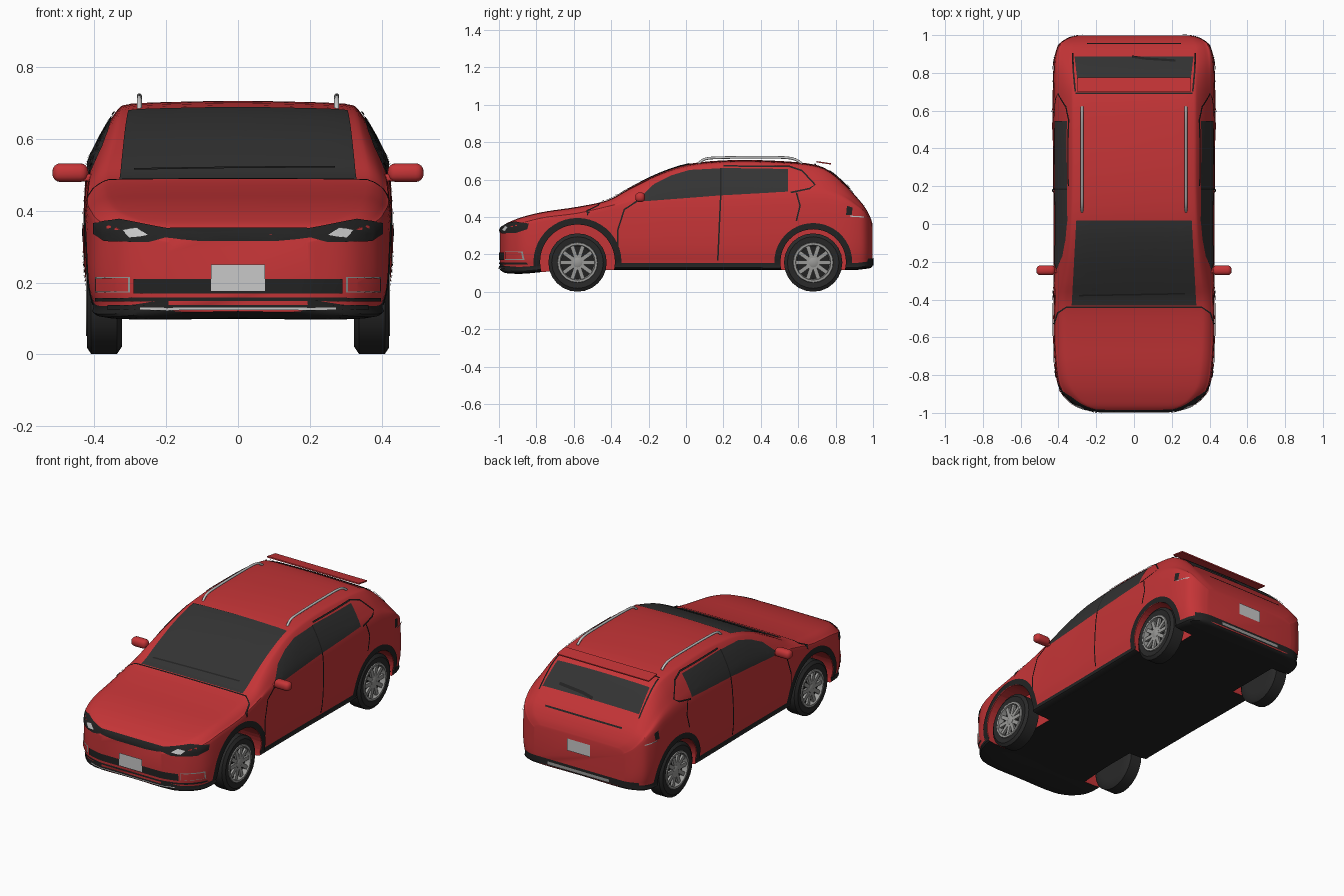
import bpy, bmesh
from math import sin, cos, pi, radians
from mathutils import Vector, Matrix
from mathutils.bvhtree import BVHTree

if "Cube" in bpy.data.objects:
    bpy.data.objects.remove(bpy.data.objects["Cube"])


def material(name, r, g, b):
    m = bpy.data.materials.new(name)
    m.use_nodes = True
    m.diffuse_color = (r, g, b, 1)
    m.node_tree.nodes["Principled BSDF"].inputs["Base Color"].default_value = (r, g, b, 1)
    return m


RED = material("red_paint", .56, .035, .038)
GLASS = material("dark_glass", .033, .033, .033)
BLACK = material("black_trim", .016, .016, .016)
RUBBER = material("tire_rubber", .022, .022, .022)
ALLOY = material("alloy_grey", .32, .32, .31)
SILVER = material("light_grey", .58, .58, .58)


def finish(name, bm, *mats, angle=35):
    mesh = bpy.data.meshes.new(name)
    bm.to_mesh(mesh)
    bm.free()
    for m in mats:
        mesh.materials.append(m)
    obj = bpy.data.objects.new(name, mesh)
    bpy.context.collection.objects.link(obj)
    smooth(obj, angle)
    return obj


def smooth(obj, angle=35):
    bpy.ops.object.select_all(action="DESELECT")
    obj.select_set(True)
    bpy.context.view_layer.objects.active = obj
    bpy.ops.object.shade_smooth_by_angle(angle=radians(angle))


def spline(pts, n, closed=False):
    """Catmull-Rom samples through points of any dimension."""
    m, out = len(pts), []
    for i in range(m if closed else m - 1):
        a, b, c, d = [Vector(pts[(i + k) % m if closed else min(max(i + k, 0), m - 1)])
                      for k in (-1, 0, 1, 2)]
        for s in range(n):
            t = s / n
            out.append(b + (c - a) * (t / 2) + (a * 2 - b * 5 + c * 4 - d) * (t * t / 2)
                       + (b * 3 - a - c * 3 + d) * (t ** 3 / 2))
    return out if closed else out + [Vector(pts[-1])]


# Body stations: y, half width, underside, beltline, roof half width, top
STATIONS = [
    (-.995, .20, .12, .30, .16, .335), (-.97, .29, .105, .32, .24, .36),
    (-.93, .35, .10, .335, .30, .38), (-.86, .40, .10, .355, .35, .405),
    (-.75, .42, .11, .38, .37, .43), (-.58, .43, .12, .40, .38, .455),
    (-.42, .427, .12, .435, .38, .49), (-.30, .425, .12, .455, .37, .555),
    (-.15, .425, .12, .47, .355, .63), (.02, .425, .12, .48, .345, .685),
    (.25, .428, .12, .49, .34, .705), (.5, .43, .12, .50, .34, .70),
    (.68, .43, .12, .50, .34, .682), (.77, .428, .12, .49, .34, .645),
    (.85, .425, .12, .47, .345, .575), (.91, .415, .12, .44, .345, .51),
    (.955, .395, .125, .41, .34, .455), (.985, .35, .13, .36, .31, .40),
    (.998, .30, .14, .33, .26, .36)]
SUB = 4


def section(st):
    y, w, zb, belt, wt, top = st
    h = top - belt
    half = [(0, zb), (.88 * w, zb), (.965 * w, zb + .035), (w, zb + .45 * (belt - zb)),
            (.985 * w, belt), ((.985 * w + wt) / 2 + .01, belt + .45 * h),
            (wt, top - .14 * h), (.88 * wt, top - .04 * h), (.45 * wt, top - .01 * h), (0, top)]
    ring = half + [(-x, z) for x, z in half[-2:0:-1]]
    return [(p.x, y, p.y) for p in spline(ring, SUB, True)]


# Body shell, with the sill and underside in black
bm = bmesh.new()
rings = [[bm.verts.new(p) for p in section(st)] for st in spline(STATIONS, SUB)]
count = len(rings[0])
for a, b in zip(rings, rings[1:]):
    for k in range(count):
        f = bm.faces.new((a[k], a[(k + 1) % count], b[(k + 1) % count], b[k]))
        f.material_index = int(k < 2 * SUB or k >= count - 2 * SUB)
bm.faces.new(rings[0])
bm.faces.new(rings[-1])
bmesh.ops.recalc_face_normals(bm, faces=bm.faces[:])
SURFACE = BVHTree.FromBMesh(bm)
body = finish("body", bm, RED, BLACK)

# Wheel wells cut into the body
AXLE_Z, WHEELS = .16, ((-.58, .2), (.68, .175))
for y, radius in WHEELS:
    for side in (-1, 1):
        bpy.ops.mesh.primitive_cylinder_add(vertices=48, radius=radius, depth=.3,
                                            location=(side * .44, y, AXLE_Z), rotation=(0, pi / 2, 0))
        cutter = bpy.context.object
        cutter.hide_render = True
        bpy.context.view_layer.objects.active = body
        mod = body.modifiers.new("wheel_well", "BOOLEAN")
        mod.operation, mod.solver, mod.object = "DIFFERENCE", "EXACT", cutter
        bpy.ops.object.modifier_apply(modifier=mod.name)
        bpy.data.objects.remove(cutter)
smooth(body)

# Each view maps flat (u, v) points to a ray towards the body
VIEWS = {"front": (lambda u, v: (u, -2, v), (0, 1, 0)), "back": (lambda u, v: (u, 2, v), (0, -1, 0)),
         "top": (lambda u, v: (u, v, 2), (0, 0, -1)), "left": (lambda u, v: (2, u, v), (-1, 0, 0)),
         "right": (lambda u, v: (-2, u, v), (1, 0, 0))}


def panel(name, pts, view, mat, lift=.004, mirror=False):
    """Thin sheet with a flat outline, laid onto the body surface."""
    if view == "side":
        for v in ("left", "right"):
            panel(v + "_" + name, pts, v, mat, lift)
        return
    if mirror:
        panel("right_" + name, [(-u, v) for u, v in pts], view, mat, lift)
        name = "left_" + name
    bm = bmesh.new()
    face = bm.faces.new([bm.verts.new((u, v, 0)) for u, v in pts])
    bmesh.ops.triangulate(bm, faces=[face])
    step = .025
    for axis in (0, 1):
        normal = Vector((1 - axis, axis, 0))
        lo, hi = min(p[axis] for p in pts), max(p[axis] for p in pts)
        for i in range(1, int((hi - lo) / step) + 1):
            bmesh.ops.bisect_plane(bm, geom=bm.verts[:] + bm.edges[:] + bm.faces[:],
                                   plane_co=normal * (lo + i * step), plane_no=normal)
    place, ray = VIEWS[view]
    ray, missed = Vector(ray), []
    for v in bm.verts:
        hit, normal, _, _ = SURFACE.ray_cast(Vector(place(v.co.x, v.co.y)), ray)
        if hit is None:
            missed.append(v)
        else:
            v.co = hit + normal * lift
    bmesh.ops.delete(bm, geom=missed, context="VERTS")
    bm.normal_update()
    for f in bm.faces:
        if f.normal.dot(ray) > 0:
            f.normal_flip()
    finish(name, bm, mat)


def seam(name, path, view, mat=BLACK, width=.008, lift=.006, mirror=False):
    """Narrow strip that follows a path on the body."""
    path, left, right = [Vector(p) for p in path], [], []
    for i, p in enumerate(path):
        d = (path[min(i + 1, len(path) - 1)] - path[max(i - 1, 0)]).normalized() * width / 2
        left.append((p.x - d.y, p.y + d.x))
        right.append((p.x + d.y, p.y - d.x))
    panel(name, left + right[::-1], view, mat, lift, mirror)


def rect(u, v0, v1, u0=None):
    u0 = -u if u0 is None else u0
    return [(u0, v0), (u, v0), (u, v1), (u0, v1)]


# Glass
panel("windshield", [(-.33, -.43), (.33, -.43), (.305, .02), (-.305, .02)], "top", GLASS)
panel("rear_window", [(-.3, .765), (.3, .765), (.315, .885), (-.315, .885)], "top", GLASS)
panel("side_window", [(-.26, .49), (-.21, .485), (.18, .515), (.545, .535), (.545, .655), (.21, .66),
                      (.02, .65), (-.08, .62), (-.17, .575)], "side", GLASS)
seam("windshield_wiper", [(-.29, -.375), (0, -.37), (.27, -.365)], "top", lift=.008)
seam("rear_wiper", [(-.01, .88), (.06, .87), (.22, .86)], "top", width=.012, lift=.008)

# Panel gaps
seam("hood_gap", [(-.42, -.53), (-.4, -.47), (-.36, -.44), (.36, -.44), (.4, -.47), (.42, -.53)], "top")
seam("roof_gap", [(-.31, .69), (.31, .69)], "top")
seam("tailgate_gap", [(.31, .7), (.32, .8), (.325, .9)], "top", mirror=True)
seam("tailgate_crease", [(-.25, .46), (.25, .46)], "back")
seam("center_door_gap", [(.185, .66), (.185, .5), (.17, .17)], "side")
seam("front_door_gap", [(-.26, .485), (-.33, .44), (-.365, .33), (-.365, .17)], "side")
seam("rear_door_gap", [(.59, .53), (.61, .46), (.59, .38)], "side")
seam("quarter_window_gap", [(.2, .67), (.55, .668), (.62, .645), (.69, .57), (.66, .55), (.56, .53)], "side")

# Front details
panel("headlight", [(.2, .325), (.25, .312), (.37, .315), (.4, .335), (.4, .365), (.33, .375), (.2, .35)],
      "front", BLACK, mirror=True)
panel("headlight_lens", [(.25, .33), (.3, .325), (.32, .345), (.28, .35)], "front", SILVER, .007, True)
panel("upper_grille", [(-.21, .325), (-.1, .315), (.1, .315), (.21, .325), (.21, .35), (-.21, .35)],
      "front", BLACK)
panel("lower_grille", rect(.29, .17, .21), "front", BLACK)
panel("front_plate", rect(.075, .176, .25), "front", SILVER, .008)
panel("fog_light_rim", rect(.395, .172, .216, .3), "front", ALLOY, .003, True)
panel("fog_light_panel", rect(.391, .176, .212, .304), "front", RED, .006, True)
panel("bumper_line", rect(.395, .148, .158), "front", BLACK)
panel("front_chin", rect(.36, .123, .138), "front", BLACK)
panel("chin_strip", rect(.27, .124, .13), "front", SILVER, .007)

# Rear details
panel("rear_plate", rect(.075, .265, .335), "back", SILVER, .006)
panel("rear_chin", rect(.37, .143, .18), "back", BLACK)
panel("rear_chin_strip", rect(.2, .15, .166), "back", ALLOY, .007)
panel("tail_light", [(.855, .41), (.885, .41), (.89, .45), (.86, .46)], "side", BLACK)
seam("tail_light_strip", [(.875, .405), (.95, .40)], "side", SILVER, .006)

# Arch trims around the wheels
for (y, radius), label, outer in zip(WHEELS, ("front", "rear"), (.235, .208)):
    angles = [radians(-6 + 8 * i) for i in range(25)]
    arc = [[(y + r * cos(a), AXLE_Z + r * sin(a)) for a in angles] for r in (outer, radius)]
    panel(label + "_arch_trim", arc[0] + arc[1][::-1], "side", BLACK)


def lathe(bm, profile, segments):
    loops = [[bm.verts.new((x, r * cos(2 * pi * i / segments), r * sin(2 * pi * i / segments)))
              for i in range(segments)] for x, r in profile]
    for a, b in zip(loops, loops[1:]):
        for i in range(segments):
            j = (i + 1) % segments
            bm.faces.new((a[i], a[j], b[j], b[i]))
    return loops


def tire():
    bm = bmesh.new()
    profile = [(-.05, .1), (-.05, .135), (-.036, .156), (.036, .156), (.048, .138), (.044, .1)]
    loops = lathe(bm, profile, 24)
    bm.faces.new(loops[0])
    return bm


def rim():
    bm = bmesh.new()
    lathe(bm, [(.04, .11), (.05, .106), (.05, .094), (.02, .088)], 20)
    hub = lathe(bm, [(.015, .026), (.042, .026), (.046, .016)], 12)
    bm.faces.new(hub[-1])
    for i in range(10):
        bmesh.ops.create_cube(bm, size=1, matrix=Matrix.Rotation(2 * pi * i / 10, 4, "X")
                              @ Matrix.Translation((.034, .056, 0))
                              @ Matrix.Diagonal((.014, .08, .022, 1)))
    return bm


def rim_back():
    bm = bmesh.new()
    loops = lathe(bm, [(0, .1), (.02, .1)], 20)
    bm.faces.new(loops[-1])
    return bm


# Wheels
for (y, _), end in zip(WHEELS, ("front", "rear")):
    for side, label in ((1, "left"), (-1, "right")):
        for part, build, mat in (("tire", tire, RUBBER), ("rim", rim, ALLOY), ("rim_back", rim_back, BLACK)):
            bm = build()
            bmesh.ops.transform(bm, verts=bm.verts[:], matrix=Matrix.Translation((side * .373, y, .157))
                                @ Matrix.Diagonal((side, 1, 1, 1)))
            bmesh.ops.recalc_face_normals(bm, faces=bm.faces[:])
            finish(f"{end}_{label}_{part}", bm, mat)


def block(name, center, size, mat, bevel=0, tilt=0):
    bm = bmesh.new()
    bmesh.ops.create_cube(bm, size=1, matrix=Matrix.Translation(center)
                          @ Matrix.Rotation(tilt, 4, "X") @ Matrix.Diagonal((*size, 1)))
    if bevel:
        bmesh.ops.bevel(bm, geom=bm.edges[:], offset=bevel, segments=4, profile=.5, affect="EDGES")
    return finish(name, bm, mat)


# Spoiler, door mirrors and roof rails
block("spoiler", (0, .737, .69), (.6, .078, .007), RED, tilt=-.15)
for side, label in ((1, "left"), (-1, "right")):
    block(label + "_mirror", (side * .467, -.245, .506), (.1, .052, .052), RED, .022)
    block(label + "_mirror_stem", (side * .415, -.245, .492), (.05, .03, .02), RED, .006)
    curve = bpy.data.curves.new(label + "_roof_rail", "CURVE")
    curve.dimensions, curve.bevel_depth, curve.bevel_resolution = "3D", .007, 2
    curve.use_fill_caps = True
    path = spline([(.06, .675), (.1, .71), (.2, .718), (.4, .72), (.56, .715), (.62, .685)], 4)
    line = curve.splines.new("POLY")
    line.points.add(len(path) - 1)
    for point, p in zip(line.points, path):
        point.co = (side * .275, p.x, p.y, 1)
    curve.materials.append(SILVER)
    bpy.context.collection.objects.link(bpy.data.objects.new(label + "_roof_rail", curve))
